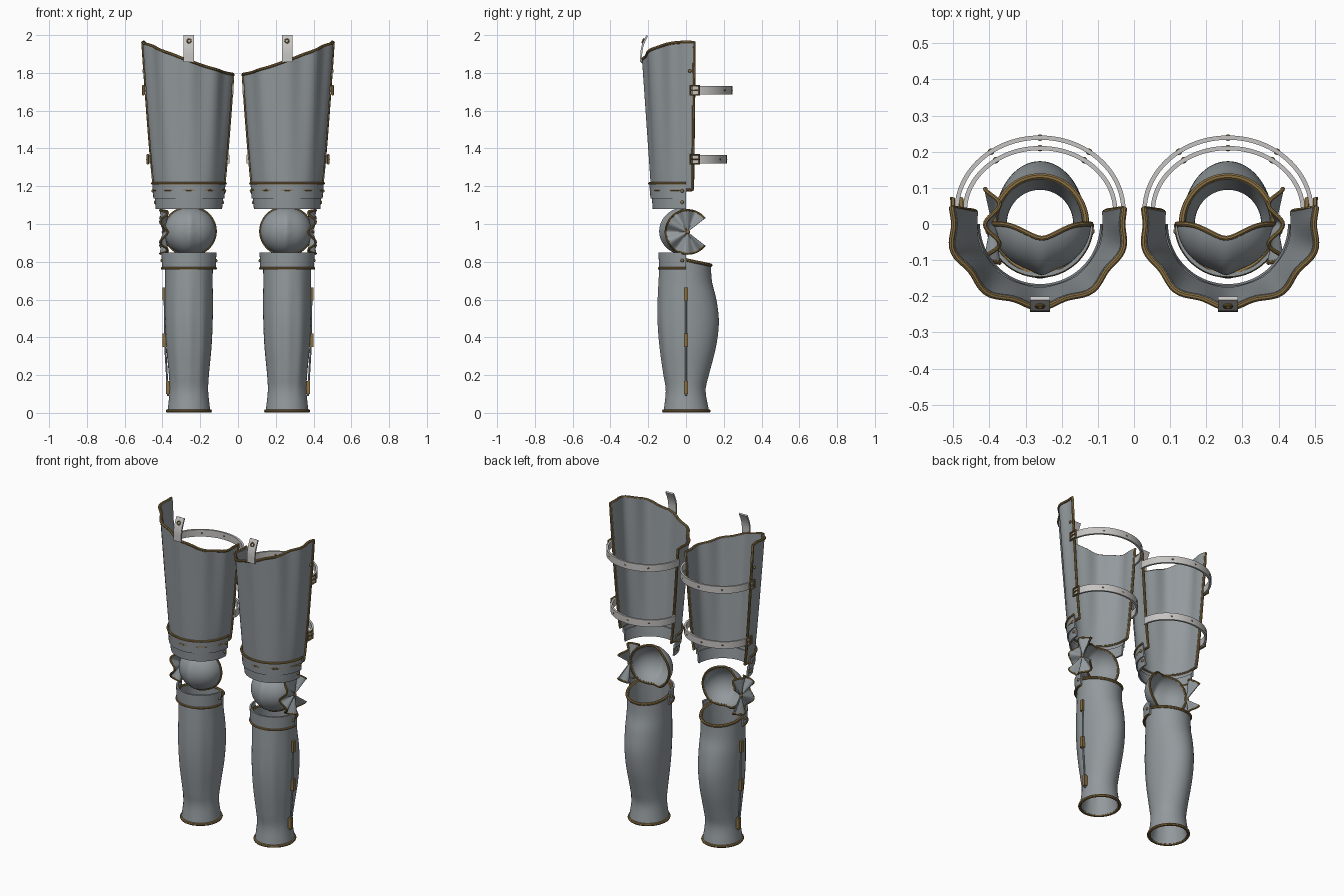
import bpy, bmesh, math
from math import sin, cos, pi, radians

if "Cube" in bpy.data.objects:
    bpy.data.objects.remove(bpy.data.objects["Cube"])

CX = 0.26  # centre of the leg that is modelled; everything is mirrored in x


def material(name, rgb):
    m = bpy.data.materials.new(name)
    m.diffuse_color = (*rgb, 1)
    m.use_nodes = True
    m.node_tree.nodes["Principled BSDF"].inputs["Base Color"].default_value = m.diffuse_color
    return m


STEEL = material("steel", (0.29, 0.32, 0.335))
BRASS = material("brass_trim", (0.25, 0.16, 0.055))
LEATHER = material("pale_leather", (0.56, 0.55, 0.54))


def finish(ob, mat, thick=0, offset=-1):
    bpy.context.collection.objects.link(ob)
    ob.data.materials.append(mat)
    if thick:
        s = ob.modifiers.new("thickness", 'SOLIDIFY')
        s.thickness, s.offset = thick, offset
    m = ob.modifiers.new("other_leg", 'MIRROR')
    m.use_mirror_merge = False
    bpy.ops.object.select_all(action='DESELECT')
    bpy.context.view_layer.objects.active = ob
    ob.select_set(True)
    bpy.ops.object.convert(target='MESH')
    bpy.ops.object.shade_smooth_by_angle(angle=radians(40))


def grid(name, f, nu, nv, mat, thick=0, closed=False, offset=-1):
    """Surface f(u, v) with u, v in 0..1."""
    bm = bmesh.new()
    cols = nu if closed else nu + 1
    vs = [[bm.verts.new(f(i / nu, j / nv)) for j in range(nv + 1)] for i in range(cols)]
    for i in range(nu):
        a, b = vs[i], vs[(i + 1) % cols]
        for j in range(nv):
            bm.faces.new((a[j], b[j], b[j + 1], a[j + 1]))
    bmesh.ops.remove_doubles(bm, verts=bm.verts, dist=1e-5)
    me = bpy.data.meshes.new(name)
    bm.to_mesh(me)
    bm.free()
    finish(bpy.data.objects.new(name, me), mat, thick, offset)


def tube(name, pts, r, mat, cyclic=False):
    cu = bpy.data.curves.new(name, 'CURVE')
    cu.dimensions = '3D'
    cu.bevel_depth, cu.bevel_resolution, cu.use_fill_caps = r, 2, True
    sp = cu.splines.new('POLY')
    sp.points.add(len(pts) - 1)
    for p, q in zip(sp.points, pts):
        p.co = (*q, 1)
    sp.use_cyclic_u = cyclic
    finish(bpy.data.objects.new(name, cu), mat)


def solid(name, loc, size, mat, ball=False):
    bm = bmesh.new()
    if ball:
        bmesh.ops.create_uvsphere(bm, u_segments=12, v_segments=8, radius=0.5)
    else:
        bmesh.ops.create_cube(bm, size=1)
    for v in bm.verts:
        v.co = [loc[k] + v.co[k] * size[k] for k in range(3)]
    me = bpy.data.meshes.new(name)
    bm.to_mesh(me)
    bm.free()
    finish(bpy.data.objects.new(name, me), mat)


def interp(table, z, k):
    """Smooth (Catmull-Rom) lookup of column k against column 0."""
    n = len(table)
    i = max(j for j in range(n - 1) if table[j][0] <= z or j == 0)
    p = [table[min(max(i + d, 0), n - 1)] for d in (-1, 0, 1, 2)]
    h = p[2][0] - p[1][0]
    t = min(max((z - p[1][0]) / h, 0), 1)
    m0 = (p[2][k] - p[0][k]) / (p[2][0] - p[0][0]) * h
    m1 = (p[3][k] - p[1][k]) / (p[3][0] - p[1][0]) * h
    return ((2*t**3 - 3*t*t + 1) * p[1][k] + (t**3 - 2*t*t + t) * m0
            + (3*t*t - 2*t**3) * p[2][k] + (t**3 - t*t) * m1)


# thigh plate: fluted, flaring, open at the back, with a slanted top
def thigh(u, v):
    t = radians(-101 + 202 * u)
    dx = 0.25 * sin(t)
    z = 1.18 + v * (1.865 + 0.345 * dx + 0.19 * dx * dx - 1.18)
    s = max(0, (z - 1.18) / 0.78)
    w = (0.007 * s + 0.001) * cos(10 * t)
    hw, d = 0.184 + 0.062 * s ** 0.8, 0.184 + 0.047 * s
    return CX + (hw + w) * sin(t), -(d + w) * cos(t), z


grid("thigh_plate", thigh, 90, 12, STEEL, 0.01)
N = 60
edge = [thigh(i / N, 1) for i in range(N)] + [thigh(1, 1 - i / 12) for i in range(12)]
edge += [thigh(1 - i / N, 0) for i in range(N)] + [thigh(0, i / 12) for i in range(12)]
tube("thigh_plate_trim", edge, 0.008, BRASS, True)


# half-round bands above and below the knee
def band(name, r0, r1, z0, z1, trim_z=None):
    def f(u, v):
        t = radians(-90 + 180 * u)
        r = r0 + (r1 - r0) * v
        return CX + r * sin(t), -r * cos(t), z0 + (z1 - z0) * v
    grid(name, f, 40, 1, STEEL, 0.01)
    if trim_z is not None:
        tube(name + "_trim", [f(i / 40, trim_z) for i in range(41)], 0.007, BRASS)
    for s in (-1, 1):
        solid(name + "_rivet", (CX + s * (r0 + r1) / 2, -0.02, z0 + 0.5 * (z1 - z0)),
              (0.014, 0.018, 0.018), BRASS, True)


band("thigh_upper_band", 0.188, 0.194, 1.135, 1.215, 1)
band("thigh_lower_band", 0.176, 0.182, 1.08, 1.15)
band("shin_top_band", 0.142, 0.146, 0.765, 0.848, 0)
solid("thigh_rivet", (0.5, 0.02, 1.81), (0.014, 0.018, 0.018), BRASS, True)


# knee cup: half ellipsoid with a front ridge and a dipped rim
def knee(u, v):
    a = 2 * pi * u
    k = (1 - v) * (1 - 0.18 * abs(sin(a)) ** 8) * pi / 2
    x, z = 0.136 * sin(k) * cos(a), 0.128 * sin(k) * sin(a)
    return 0.255 + x, -0.13 * cos(k) - 0.012 * math.exp(-(x / 0.025) ** 2) * cos(k), 0.962 + z


grid("knee_cup", knee, 64, 14, STEEL, 0.008, True)
tube("knee_cup_trim", [knee(i / 64, 0) for i in range(64)], 0.007, BRASS, True)


# fluted fan on the outer side of the knee, notched at the back
def fan(u, v):
    a = radians(38 + 284 * u)
    r = 0.115 * v
    return 0.392 + 0.02 * v * cos(10 * pi * u), 0.008 + r * cos(a), 0.958 + r * sin(a)


grid("knee_fan", fan, 80, 6, STEEL, 0.006, offset=0)
tube("knee_fan_trim", [fan(i / 80, 1) for i in range(81)], 0.006, BRASS)
solid("knee_fan_rivet", (0.396, 0.01, 0.958), (0.016, 0.022, 0.022), BRASS, True)

# shin tube: height, half width, front depth, back depth
SHIN = [(0.01, 0.113, 0.118, 0.122), (0.12, 0.102, 0.106, 0.104), (0.2, 0.106, 0.118, 0.121),
        (0.35, 0.12, 0.138, 0.159), (0.48, 0.126, 0.148, 0.174), (0.6, 0.127, 0.148, 0.161),
        (0.7, 0.126, 0.144, 0.137), (0.85, 0.128, 0.136, 0.13)]


def shin(u, v):
    t = 2 * pi * u
    c = cos(t)
    z = 0.01 + v * (0.8 + 0.028 * c)
    hw, fr, bk = (interp(SHIN, z, k) for k in (1, 2, 3))
    w = 0.0025 * cos(10 * t) * max(0, c) * sin(pi * v)
    return CX + (hw + w) * sin(t), -c * ((fr if c > 0 else bk) + w), z


grid("shin_guard", shin, 72, 32, STEEL, 0.01, True)
for nm, v in (("bottom", 0), ("top", 1)):
    tube("shin_%s_trim" % nm, [shin(i / 64, v) for i in range(64)], 0.009, BRASS, True)

# shin hinges and seam rod
tube("shin_seam", [(0.37, 0, 0.09), (0.386, 0, 0.36), (0.389, 0, 0.66)], 0.005, STEEL)
for x, z in ((0.389, 0.63), (0.389, 0.385), (0.371, 0.135)):
    solid("shin_hinge", (x, 0, z), (0.022, 0.022, 0.07), BRASS)


# leather straps behind the thigh, with buckles and eyelets
def strap(name, rx, ry, z):
    def f(u, v):
        t = pi * u
        return CX + rx * cos(t), 0.035 + ry * sin(t), z + 0.044 * (0.5 - v)
    grid(name, f, 48, 1, LEATHER, 0.012, offset=0)
    for u in (0.3, 0.5, 0.7):
        x, y, zz = f(u, 0.5)
        solid(name + "_eyelet", (x, y, zz), (0.018, 0.018, 0.012), BRASS, True)
    x = CX + rx + 0.01
    tube(name + "_buckle", [(x, 0.022, z - 0.024), (x, 0.07, z - 0.024), (x, 0.07, z + 0.024),
                            (x, 0.022, z + 0.024)], 0.006, BRASS, True)
    tube(name + "_buckle_pin", [(x, 0.022, z), (x + 0.004, 0.075, z)], 0.004, BRASS)


strap("upper_strap", 0.231, 0.204, 1.708)
strap("lower_strap", 0.208, 0.175, 1.343)

# leather hanging tab at the top front
TAB = [(1.858, -0.243), (1.92, -0.24), (1.96, -0.229), (2.0, -0.21)]


def tab(u, v):
    z = 1.858 + 0.142 * v
    return CX - 0.0275 + 0.055 * u, interp(TAB, z, 1), z


grid("hanging_tab", tab, 1, 10, LEATHER, 0.01)
tube("tab_eyelet", [(CX + 0.01 * cos(i * pi / 8), -0.228 + 0.004 * sin(i * pi / 8),
                     1.97 + 0.01 * sin(i * pi / 8)) for i in range(16)], 0.004, BRASS, True)
